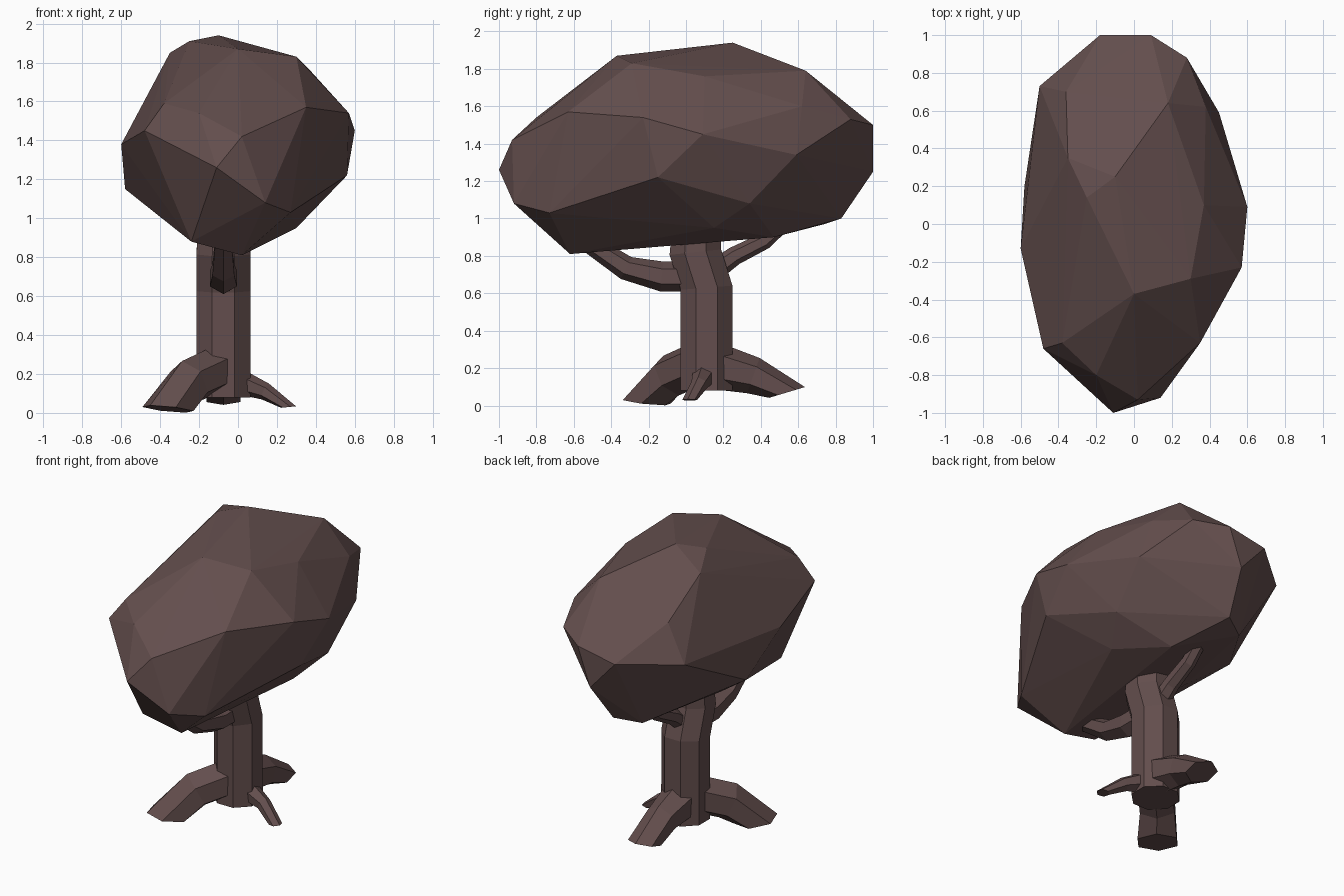
import bpy, bmesh, math
from mathutils import Vector

if "Cube" in bpy.data.objects:
    bpy.data.objects.remove(bpy.data.objects["Cube"], do_unlink=True)

# One dusky brown for the whole tree
brown = bpy.data.materials.new("dusky_brown")
brown.use_nodes = True
color = (0.125, 0.076, 0.074, 1)
brown.diffuse_color = color
brown.node_tree.nodes["Principled BSDF"].inputs["Base Color"].default_value = color


def finish(name, bm):
    """Turn a bmesh into a flat shaded brown object."""
    bmesh.ops.recalc_face_normals(bm, faces=bm.faces)
    mesh = bpy.data.meshes.new(name)
    bm.to_mesh(mesh)
    bm.free()
    mesh.materials.append(brown)
    obj = bpy.data.objects.new(name, mesh)
    bpy.context.collection.objects.link(obj)
    return obj


def limb(name, stations, sides=6, end_normal=None):
    """Faceted tube through (centre, radius) stations, capped at both ends."""
    bm = bmesh.new()
    centers = [Vector(c) for c, r in stations]
    last = len(centers) - 1
    rings = []
    for i, (c, r) in enumerate(stations):
        normal = centers[min(i + 1, last)] - centers[max(i - 1, 0)]
        if i == last and end_normal:
            normal = Vector(end_normal)
        normal.normalize()
        # Keep rings aligned by projecting a shared reference direction
        flow = centers[last] - centers[0]
        side = Vector((0, 0, 1)).cross(flow)
        if side.length < 0.2:
            side = Vector((1, 0, 0))
        side = (side - normal * side.dot(normal)).normalized()
        other = normal.cross(side)
        ring = []
        for k in range(sides):
            a = math.tau * (k + 0.5) / sides
            ring.append(bm.verts.new(
                centers[i] + r * (math.cos(a) * side + math.sin(a) * other)))
        rings.append(ring)
    for low, high in zip(rings, rings[1:]):
        for k in range(sides):
            n = (k + 1) % sides
            bm.faces.new((low[k], low[n], high[n], high[k]))
    bm.faces.new(rings[0])
    bm.faces.new(rings[-1])
    return finish(name, bm)


# Canopy: a faceted boulder shape wrapped around its corner points
crown_corners = [
    # front tip and front shoulder
    (-.11, -1, 1.26), (.02, -.93, 1.42), (.14, -.92, 1.08), (-.2, -.8, 1.54),
    (-.48, -.66, 1.45), (-.38, -.63, 1.59), (.35, -.63, 1.57),
    # left flank
    (.57, -.23, 1.54), (.6, .09, 1.45), (.56, -.15, 1.22), (.42, .34, 1.08),
    (.45, .59, 1.34), (.38, .62, 1.6), (.28, .88, 1.53),
    # back end
    (.09, 1, 1.5), (-.18, 1, 1.45), (0, 1, 1.25), (-.05, .83, 1), (-.2, .74, .97),
    # right flank
    (-.5, .73, 1.43), (-.58, .2, 1.15), (-.6, -.13, 1.38), (-.36, .7, 1.66),
    # top
    (0, -.37, 1.87), (.3, -.29, 1.83), (-.35, .35, 1.85), (-.25, .14, 1.91),
    (-.1, .25, 1.94), (.18, .64, 1.79), (.37, .1, 1.76),
    # underside
    (.02, -.62, .81), (-.24, -.65, .88), (.27, -.73, 1.03), (.3, .15, .95),
    (.1, .47, .9), (-.33, .1, .97),
]
bm = bmesh.new()
for p in crown_corners:
    bm.verts.new(p)
hull = bmesh.ops.convex_hull(bm, input=bm.verts)
loose = {g for g in hull["geom_interior"] + hull["geom_unused"]
         if isinstance(g, bmesh.types.BMVert)}
bmesh.ops.delete(bm, geom=list(loose), context="VERTS")
finish("canopy", bm)

# Trunk with a slight lean towards the front near the top
tx = -.075
limb("trunk", [((tx, .11, .08), .15), ((tx, .11, .63), .15),
               ((tx, .05, .82), .15), ((tx, .06, 1.1), .13)], sides=8)

# Branches reaching up into the canopy
limb("front_branch", [((tx, .05, .69), .08), ((tx, -.13, .69), .08),
                      ((tx, -.32, .735), .065), ((tx, -.6, .92), .045)])
limb("back_branch", [((tx, .12, .7), .06), ((tx, .26, .8), .05),
                     ((tx, .42, .88), .045), ((tx, .55, 1), .04)])

# Roots, each cut off close to the ground
limb("front_right_root", [((tx, .1, .24), .12), ((-.25, -.08, .16), .12),
                          ((-.36, -.21, .02), .135)], end_normal=(-.1, -.1, -1))
limb("back_root", [((tx, .12, .22), .13), ((tx, .36, .16), .1),
                   ((tx, .54, .07), .1)], end_normal=(0, .3, -1))
limb("left_root", [((-.02, .1, .17), .07), ((.14, .07, .11), .045),
                   ((.26, .02, .03), .04)], end_normal=(.1, 0, -1))
